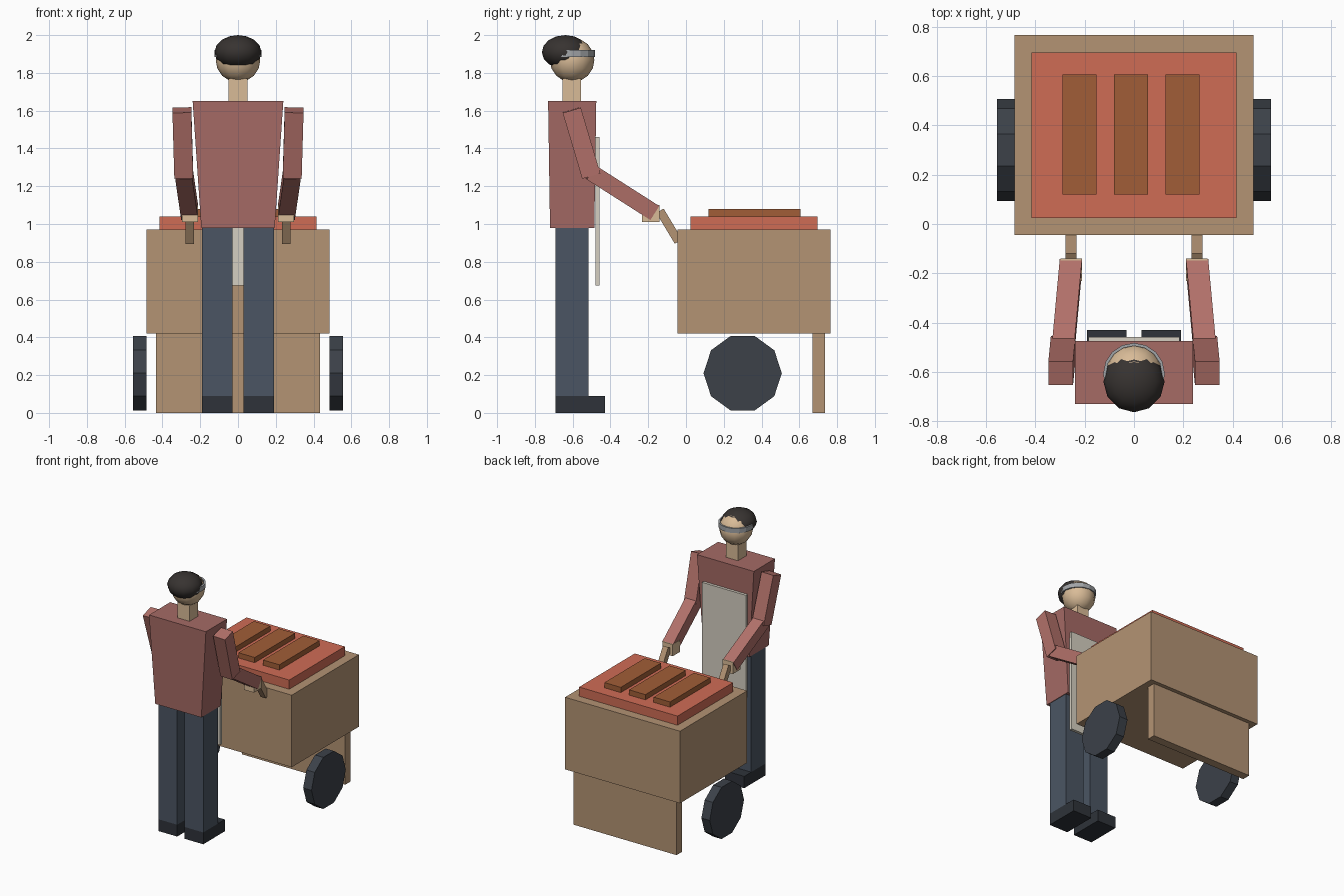
import bpy, math
from mathutils import Vector

if "Cube" in bpy.data.objects:
    bpy.data.objects.remove(bpy.data.objects["Cube"])


def mat(name, r, g, b):
    m = bpy.data.materials.new(name)
    m.diffuse_color = [(c / 255) ** 2.2 for c in (r, g, b)] + [1]
    m.use_nodes = True
    m.node_tree.nodes["Principled BSDF"].inputs["Base Color"].default_value = m.diffuse_color
    return m


WOOD = mat("wood", 178, 146, 115)
RED = mat("red", 206, 108, 86)
BROWN = mat("brown", 160, 94, 58)
TYRE = mat("tyre", 62, 67, 74)
SHIRT = mat("shirt", 164, 106, 101)
SLEEVE = mat("sleeve", 176, 112, 105)
DENIM = mat("denim", 76, 86, 99)
SHOE = mat("shoe", 50, 54, 60)
CLOTH = mat("cloth", 212, 206, 192)
SKIN = mat("skin", 216, 186, 150)
HAIR = mat("hair", 58, 54, 52)
GREY = mat("band", 160, 163, 166)


def finish(name, m):
    o = bpy.context.object
    o.name = name
    o.data.materials.append(m)
    return o


def box(name, m, x, y, z):
    """Axis-aligned box from min/max ranges."""
    lo, hi = Vector((x[0], y[0], z[0])), Vector((x[1], y[1], z[1]))
    bpy.ops.mesh.primitive_cube_add(size=1)
    o = finish(name, m)
    for v in o.data.vertices:
        v.co = Vector([(lo[i] + hi[i]) / 2 + v.co[i] * (hi[i] - lo[i]) for i in range(3)])
    return o


def bar(name, m, a, b, w, d):
    """Box beam running from a to b, w wide in x and d thick."""
    a, b = Vector(a), Vector(b)
    axis = (b - a).normalized()
    side = (Vector((1, 0, 0)) - axis * axis.x).normalized()
    up = axis.cross(side)
    bpy.ops.mesh.primitive_cube_add(size=1)
    o = finish(name, m)
    for v in o.data.vertices:
        c = v.co.copy()
        v.co = a + (b - a) * (c.z + 0.5) + side * c.x * w + up * c.y * d
    return o


def ball(name, m, loc, scale):
    bpy.ops.mesh.primitive_uv_sphere_add(segments=12, ring_count=8, radius=1, location=loc)
    o = finish(name, m)
    o.scale = scale
    bpy.ops.object.shade_smooth()
    return o


# cart
box("cart_body", WOOD, (-0.485, 0.485), (-0.045, 0.765), (0.42, 0.97))
box("cart_leg_panel", WOOD, (-0.435, 0.435), (0.67, 0.735), (0, 0.42))
box("cart_tray", RED, (-0.415, 0.415), (0.025, 0.695), (0.97, 1.04))
for i in (-1, 0, 1):
    cx = -0.012 + i * 0.208
    box("tray_bar", BROWN, (cx - 0.069, cx + 0.069), (0.12, 0.605), (1.04, 1.08))

# torso, apron, neck
torso = box("torso", SHIRT, (-0.24, 0.24), (-0.73, -0.475), (0.98, 1.65))
for v in torso.data.vertices:
    if v.co.z < 1.2:
        v.co.x *= 0.81
        v.co.y = -0.6025 + (v.co.y + 0.6025) * 0.92
box("apron", CLOTH, (-0.185, 0.185), (-0.48, -0.457), (0.675, 1.46))
box("neck", SKIN, (-0.05, 0.05), (-0.655, -0.555), (1.64, 1.77))

# head, hair and headband
ball("head", SKIN, (0, -0.603, 1.868), (0.118, 0.118, 0.118))
ball("hair", HAIR, (0, -0.639, 1.91), (0.124, 0.124, 0.09))
bpy.ops.mesh.primitive_cylinder_add(vertices=16, radius=0.125, depth=0.036,
                                    end_fill_type='NOTHING', location=(0, -0.607, 1.902))
band = finish("headband", GREY)
sol = band.modifiers.new("thickness", 'SOLIDIFY')
sol.thickness = 0.012

# mirrored parts
for s in (-1, 1):
    def span(a, b):
        return sorted((s * a, s * b))
    bpy.ops.mesh.primitive_cylinder_add(vertices=10, radius=0.207, depth=0.07,
                                        location=(s * 0.52, 0.3, 0.21),
                                        rotation=(0, math.pi / 2, 0))
    wheel = finish("wheel", TYRE)
    for v in wheel.data.vertices:   # turn so that a flat rests on the bottom
        c, k = math.cos(math.pi / 2), math.sin(math.pi / 2)
        v.co.x, v.co.y = v.co.x * c - v.co.y * k, v.co.x * k + v.co.y * c
    # a cylinder starts on +y, so align a corner with +y again
    for v in wheel.data.vertices:
        v.co.x, v.co.y = v.co.y, -v.co.x
    box("leg", DENIM, span(0.03, 0.19), (-0.69, -0.515), (0.09, 0.98))
    box("shoe", SHOE, span(0.03, 0.19), (-0.69, -0.43), (0, 0.09))
    bar("upper_arm", SLEEVE, (s * 0.297, -0.605, 1.603), (s * 0.287, -0.502, 1.255), 0.1, 0.1)
    bar("forearm", SLEEVE, (s * 0.287, -0.505, 1.275), (s * 0.256, -0.168, 1.06), 0.09, 0.088)
    box("hand", SKIN, span(0.211, 0.297), (-0.232, -0.14), (1.01, 1.1))
    bar("cart_handle", WOOD, (s * 0.255, -0.138, 1.07), (s * 0.255, -0.04, 0.907), 0.045, 0.045)
